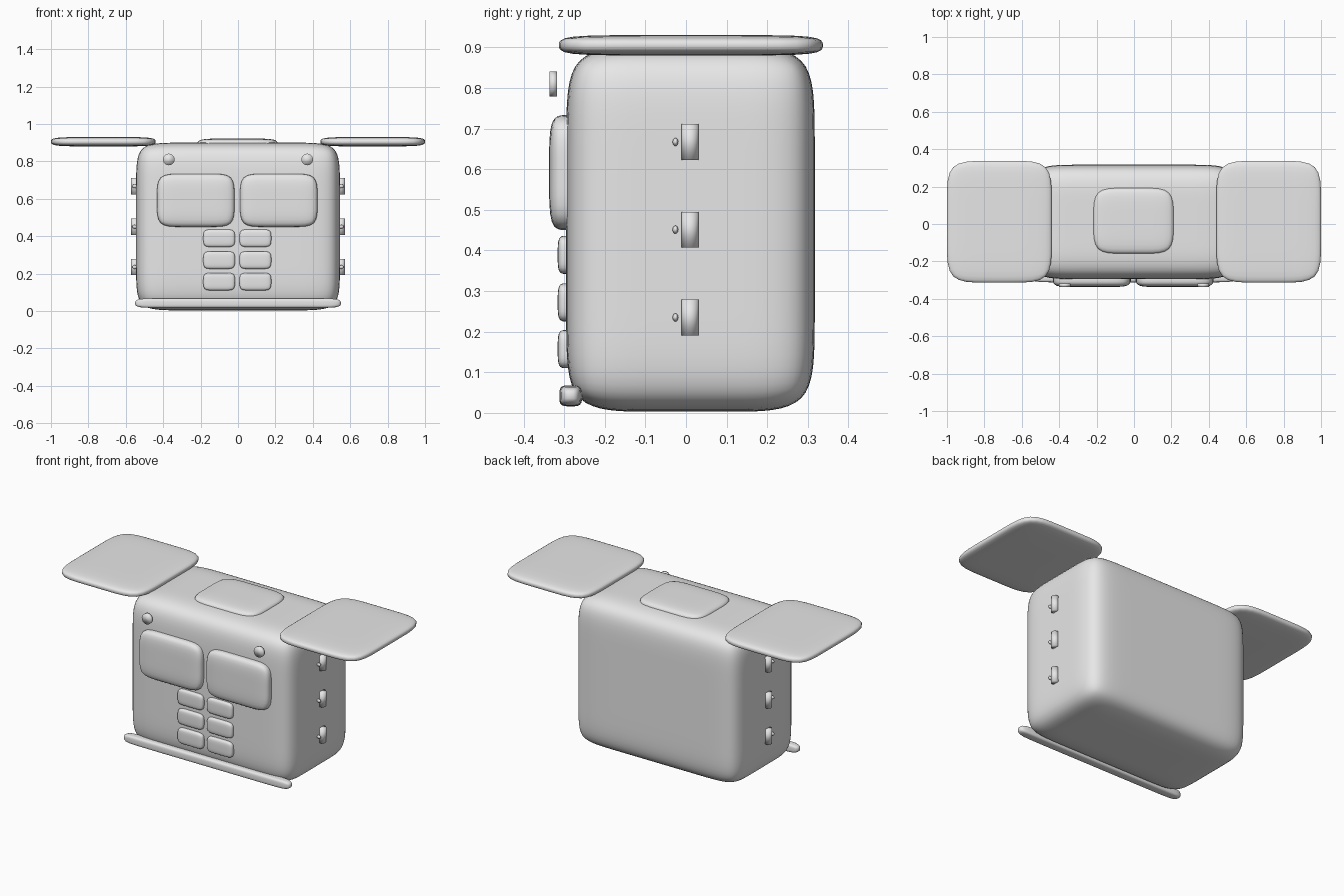
import bpy
import bmesh
from mathutils import Matrix, Vector

if "Cube" in bpy.data.objects:
    bpy.data.objects.remove(bpy.data.objects["Cube"], do_unlink=True)

grey = bpy.data.materials.new("plain_grey")
grey.use_nodes = True
colour = (0.8, 0.8, 0.8, 1)
grey.diffuse_color = colour
grey.node_tree.nodes["Principled BSDF"].inputs["Base Color"].default_value = colour


def finish(name, bm):
    for face in bm.faces:
        face.smooth = True
    mesh = bpy.data.meshes.new(name)
    bm.to_mesh(mesh)
    bm.free()
    mesh.materials.append(grey)
    obj = bpy.data.objects.new(name, mesh)
    bpy.context.collection.objects.link(obj)
    return obj


def soft_box(name, low, high, margin, levels=2):
    """Subdivided box whose support loops sit one margin in from each side."""
    low, high = Vector(low), Vector(high)
    centre, size = (low + high) / 2, high - low
    bm = bmesh.new()
    bmesh.ops.create_cube(bm, size=1, matrix=Matrix.Translation(centre) @ Matrix.Diagonal(size).to_4x4())
    for axis in range(3):
        normal = Vector([float(i == axis) for i in range(3)])
        inner = size[axis] / 2 - margin
        for offset in ((-inner, inner) if inner > 0.005 else (0,)):
            bmesh.ops.bisect_plane(bm, geom=bm.verts[:] + bm.edges[:] + bm.faces[:],
                                   plane_co=centre + normal * offset, plane_no=normal)
    obj = finish(name, bm)
    sub = obj.modifiers.new("rounding", 'SUBSURF')
    sub.levels = sub.render_levels = levels
    return obj


def cylinder(name, centre, radius, depth, axis):
    bm = bmesh.new()
    turn = Matrix.Rotation(1.5708, 4, 'X') if axis == 'Y' else Matrix()
    bmesh.ops.create_cone(bm, cap_ends=True, segments=32, radius1=radius, radius2=radius,
                          depth=depth, matrix=Matrix.Translation(centre) @ turn)
    return finish(name, bm)


def ball(name, centre, radii):
    bm = bmesh.new()
    bmesh.ops.create_uvsphere(bm, u_segments=16, v_segments=8, radius=1,
                              matrix=Matrix.Translation(centre) @ Matrix.Diagonal(radii).to_4x4())
    return finish(name, bm)


# Main body, raised lid and front bar
soft_box("body", (-0.545, -0.295, 0.003), (0.545, 0.317, 0.9), 0.2, 3)
soft_box("top_panel", (-0.217, -0.158, 0.86), (0.212, 0.192, 0.922), 0.15)
soft_box("front_bar", (-0.55, -0.312, 0.016), (0.55, -0.256, 0.068), 0.15)

for side, s in (("left", 1), ("right", -1)):
    # Flat side flap at the top
    xs = sorted((s * 0.44, s * 1.0))
    soft_box(side + "_flap", (xs[0], -0.313, 0.88), (xs[1], 0.337, 0.93), 0.2)

    # Large front panel
    xs = sorted((s * 0.222 - 0.207 - 0.004, s * 0.222 + 0.207 - 0.004))
    soft_box(side + "_front_panel", (xs[0], -0.337, 0.45), (xs[1], -0.255, 0.733), 0.12)

    # Small round disc above it
    cylinder(side + "_disc", (s * 0.37, -0.327, 0.81), 0.031, 0.018, 'Y')

    # Column of buttons
    x = s * 0.097 - 0.004
    for i, z in enumerate((0.157, 0.272, 0.389)):
        soft_box(f"{side}_button_{i + 1}", (x - 0.085, -0.316, z - 0.047),
                 (x + 0.085, -0.276, z + 0.047), 0.05)

    # Side latches with their pins
    for i, z in enumerate((0.235, 0.451, 0.667)):
        cylinder(f"{side}_latch_{i + 1}", (s * 0.551, 0.01, z), 0.021, 0.088, 'Z')
        ball(f"{side}_latch_pin_{i + 1}", (s * 0.552, -0.026, z), (0.014, 0.007, 0.01))
